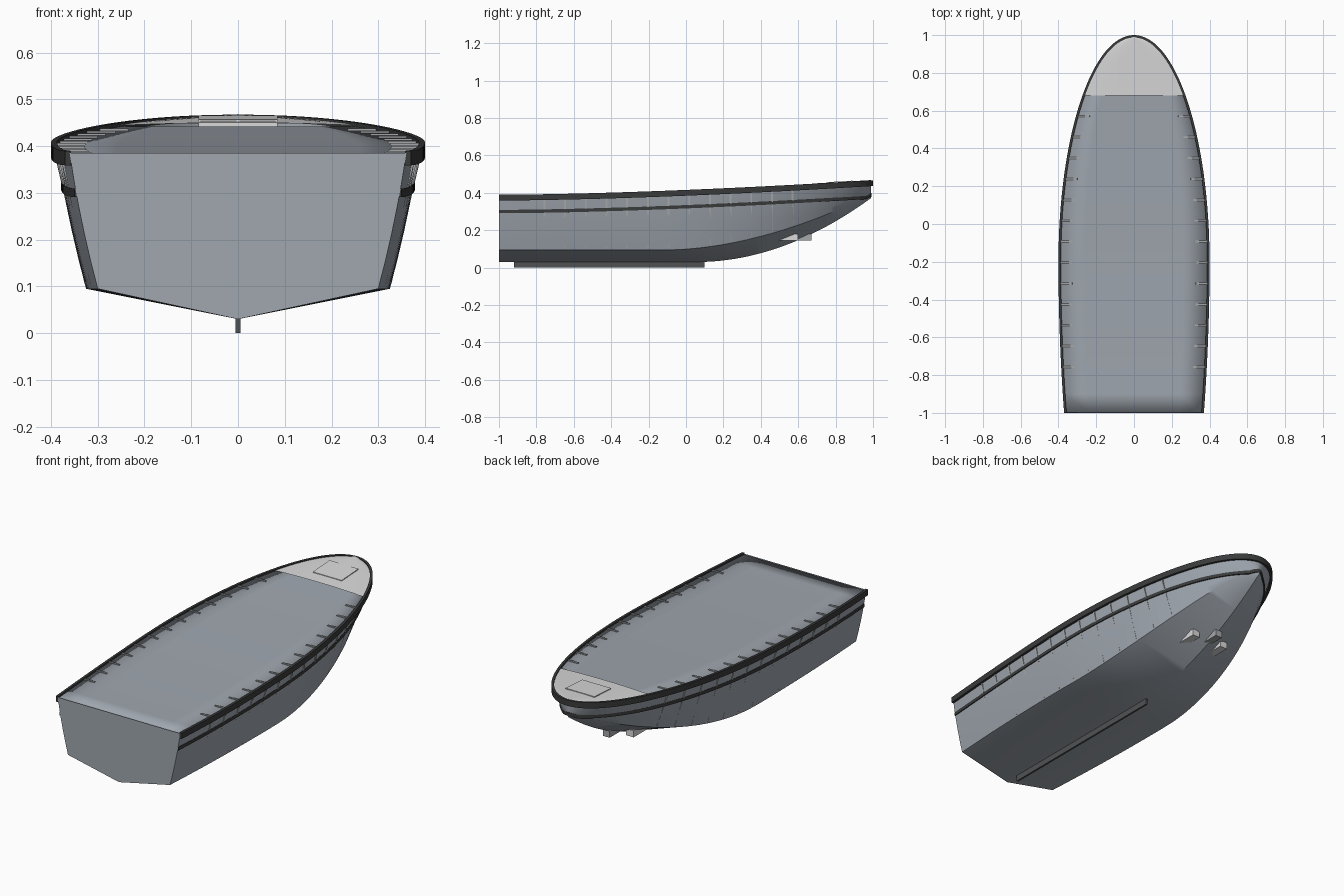
import bpy, bmesh, math
from mathutils import Vector

cube = bpy.data.objects.get("Cube")
if cube:
    bpy.data.objects.remove(cube, do_unlink=True)


def material(name, r, g, b):
    m = bpy.data.materials.new(name)
    m.use_nodes = True
    m.diffuse_color = (r, g, b, 1)
    m.node_tree.nodes["Principled BSDF"].inputs["Base Color"].default_value = (r, g, b, 1)
    return m


HULL = material("blue grey paint", 0.35, 0.385, 0.43)
KEEL = material("dark grey keel", 0.08, 0.083, 0.088)
TRIM = material("black trim", 0.042, 0.043, 0.044)
DECK = material("pale deck", 0.7, 0.7, 0.71)
RIB = material("grey frame", 0.38, 0.39, 0.4)

MID, REACH, BEAM, BOW = -0.2, 1.19, 0.39, 0.99


# Hull lines as functions of the position along the boat
def bow_part(y):
    return max(0, min(1, (y - MID) / REACH))


def aft_part(y):
    return max(0, (MID - y) / 0.8) ** 2


def sheer_width(y):
    return BEAM * math.sqrt(1 - bow_part(y) ** 2) - 0.03 * aft_part(y)


def chine_width(y):
    return 0.325 * (1 - bow_part(y) ** 2) ** 0.65 - 0.025 * aft_part(y)


def sheer(y):
    return 0.385 + 0.078 * ((y + 1) / 2) ** 1.6


def chine(y):
    return 0.095 + 0.3 * (max(0, y + 0.1) / 1.1) ** 1.8


def keel(y):
    return 0.03 + 0.35 * (max(0, y - 0.05) / 0.95) ** 2


def side(y, t):
    a, b = chine_width(y), sheer_width(y)
    return a + (b - a) * t + 0.018 * t * (1 - t) * min(1, b / 0.2)


def stations(start, end, n=64):
    # Dense toward the rounded bow
    a0, a1 = (math.asin(min(1, (v + 1) / (BOW + 1))) for v in (start, end))
    return [-1 + (BOW + 1) * math.sin(a0 + (a1 - a0) * i / n) for i in range(n + 1)]


def finish(name, bm, mat, angle=35):
    bmesh.ops.remove_doubles(bm, verts=bm.verts, dist=1e-5)
    bmesh.ops.recalc_face_normals(bm, faces=bm.faces)
    me = bpy.data.meshes.new(name)
    bm.to_mesh(me)
    bm.free()
    ob = bpy.data.objects.new(name, me)
    bpy.context.collection.objects.link(ob)
    me.materials.append(mat)
    bpy.ops.object.select_all(action="DESELECT")
    ob.select_set(True)
    bpy.context.view_layer.objects.active = ob
    bpy.ops.object.shade_smooth_by_angle(angle=math.radians(angle))


def loft(name, rows, mat, closed=False, cap_start=False, cap_end=False, angle=35):
    bm = bmesh.new()
    grid = [[bm.verts.new(p) for p in row] for row in rows]
    n = len(rows[0])
    for a, b in zip(grid, grid[1:]):
        for j in range(n if closed else n - 1):
            k = (j + 1) % n
            bm.faces.new((a[j], a[k], b[k], b[j]))
    for use, row in ((cap_start, grid[0]), (cap_end, grid[-1])):
        if use:
            bm.faces.new(row)
    finish(name, bm, mat, angle)


def prism(name, rows, mat):
    loft(name, rows, mat, closed=True, cap_start=True, cap_end=True)


def box(name, lo, hi, mat):
    prism(name, [[(lo[0], y, lo[2]), (hi[0], y, lo[2]), (hi[0], y, hi[2]), (lo[0], y, hi[2])]
                 for y in (lo[1], hi[1])], mat)


def sweep(name, width, height, inner, outer, low, high, mat):
    # Rectangular moulding carried around the hull from quarter to quarter
    half = [Vector((width(y), y, height(y))) for y in stations(-1, BOW)]
    path = half + [Vector((-p.x, p.y, p.z)) for p in reversed(half[:-1])]
    rows = []
    for i, p in enumerate(path):
        t = path[min(i + 1, len(path) - 1)] - path[max(i - 1, 0)]
        n = Vector((t.y, -t.x, 0)).normalized()
        if i in (0, len(path) - 1):
            n = Vector((math.copysign(1, p.x), 0, 0))
        rows.append([p + n * o + Vector((0, 0, z))
                     for o, z in ((inner, low), (outer, low), (outer, high), (inner, high))])
    prism(name, rows, mat)


# Hull shell with hard chines and flat transom
STEPS = 5


def hull_row(y):
    half = [(side(y, 1 - i / STEPS), y, chine(y) + (sheer(y) - chine(y)) * (1 - i / STEPS))
            for i in range(STEPS + 1)]
    return half + [(0, y, keel(y))] + [(-x, y, z) for x, y, z in reversed(half)]


loft("hull", [hull_row(y) for y in stations(-1, BOW)], HULL, cap_start=True)


# Main deck just under the rim, softly rounded over its edges
def main_deck_row(y):
    w, z = sheer_width(y) - 0.002, sheer(y) - 0.004
    top = [(w * s / 3, y, z) for s in (3, 2, 1, 0, -1, -2, -3)]
    skirt = [(side(y, 0.7) - 0.006, y, chine(y) + (sheer(y) - chine(y)) * 0.7)]
    return skirt + top + [(-x, y, z) for x, y, z in skirt]


loft("main_deck", [main_deck_row(y) for y in [-0.997] + stations(-0.9, 0.72, 24)], HULL,
     cap_start=True, angle=180)

# Foredeck and hatch
FORE = 0.68


def fore_z(y, s):
    return sheer(y) + 0.006 * (1 - s * s)


loft("foredeck", [[(sheer_width(y) * s / 5, y, fore_z(y, s / 5)) for s in range(-5, 6)]
                  for y in stations(FORE, BOW, 24)], DECK)
prism("hatch", [[(x, y, sheer(y) + h) for x, h in ((-0.085, -0.01), (0.085, -0.01), (0.085, 0.009), (-0.085, 0.009))]
                for y in (0.75, 0.89)], DECK)

# Gunwale and rubbing strake
sweep("gunwale", sheer_width, sheer, -0.003, 0.01, -0.026, 0.005, TRIM)


def strake_t(y):
    return max(0, 1 - 0.084 / (sheer(y) - chine(y)))


sweep("rubbing_strake", lambda y: side(y, strake_t(y)),
      lambda y: chine(y) + (sheer(y) - chine(y)) * strake_t(y), -0.004, 0.003, -0.01, 0.008, TRIM)

# Frames from rim to chine along both sides
for i in range(13):
    y = -0.757 + i * 0.1106
    w, c, top, low = sheer_width(y), chine_width(y), sheer(y), chine(y) + 0.01
    for s in (-1, 1):
        prism("frame", [[(s * (w - 0.002), y + d, top), (s * (w - 0.062), y + d, top),
                         (s * (c - 0.06), y + d, low), (s * (c + 0.003), y + d, low),
                         (s * (w + 0.002), y + d, top - 0.02)] for d in (-0.005, 0.005)], RIB)

# Keel strip and small forward chocks
box("keel_strip", (-0.005, -0.92, 0), (0.005, 0.1, 0.05), KEEL)
for x in (-0.09, 0.09):
    box("side_chock", (x - 0.022, 0.48, 0.145), (x + 0.022, 0.6, 0.18), DECK)
box("centre_chock", (-0.02, 0.58, 0.145), (0.02, 0.67, 0.18), RIB)
